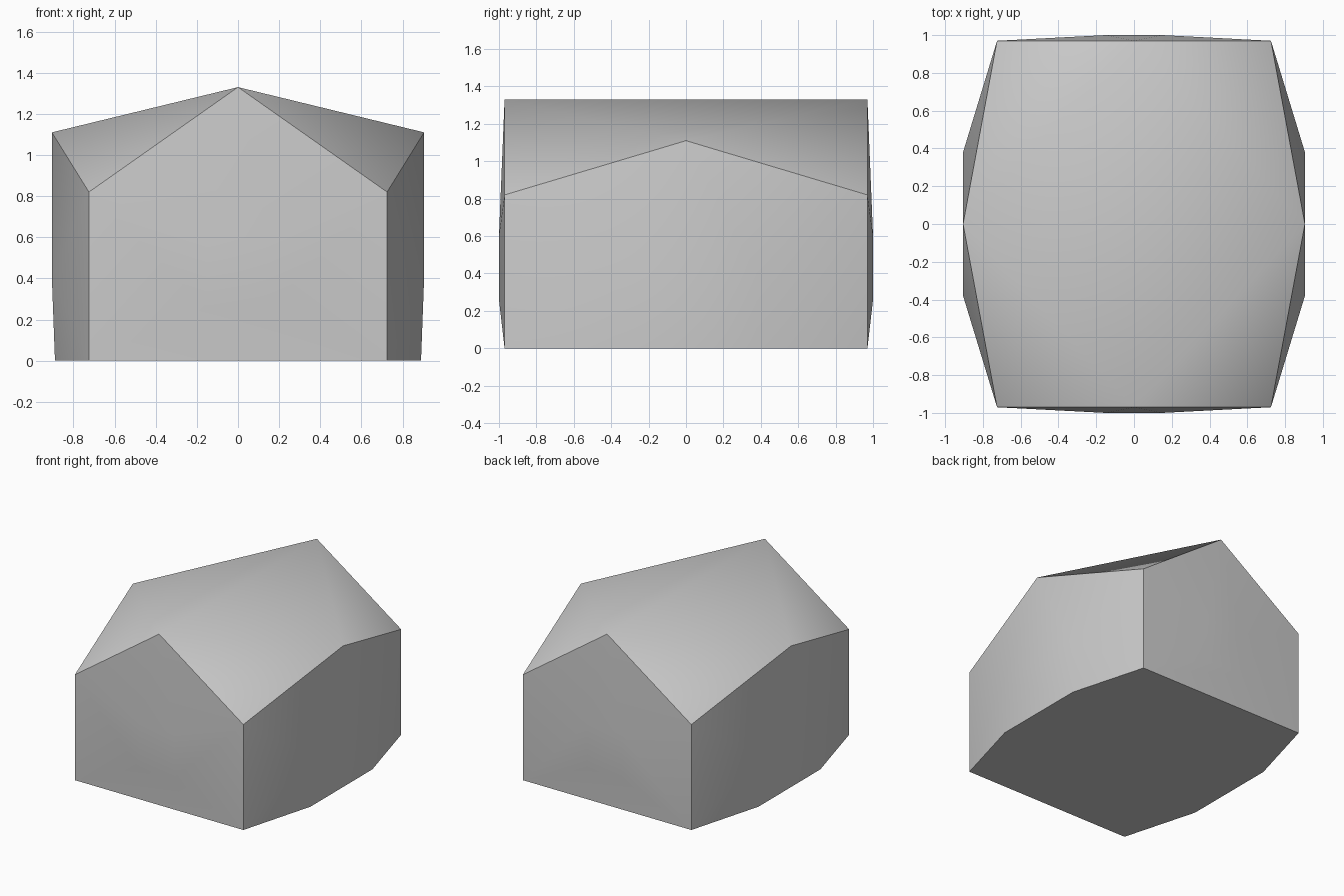
import bpy
import bmesh

cube = bpy.data.objects.get("Cube")
if cube:
    bpy.data.objects.remove(cube, do_unlink=True)

# Plain grey material
grey = bpy.data.materials.new("plain_grey")
grey.use_nodes = True
colour = (0.6, 0.6, 0.6, 1.0)
grey.diffuse_color = colour
grey.node_tree.nodes["Principled BSDF"].inputs["Base Color"].default_value = colour

# Key points of one quarter, mirrored across x and y
quarter = [
    (0.725, 0.97, 0.0),    # bottom corner
    (0.725, 0.97, 0.82),   # eave corner
    (0.0, 0.97, 1.33),     # ridge end
    (0.905, 0.0, 1.11),    # side peak
    (0.89, 0.38, 0.0),     # side bulge at the floor
    (0.905, 0.38, 0.4),    # side bulge
    (0.15, 1.0, 0.26),     # low gable bulge
    (0.15, 1.0, 0.6),      # high gable bulge
]
points = {(sx * x if x else 0.0, sy * y if y else 0.0, z)
          for x, y, z in quarter for sx in (1, -1) for sy in (1, -1)}

# Closed convex shell around the points
bm = bmesh.new()
for p in sorted(points):
    bm.verts.new(p)
bmesh.ops.convex_hull(bm, input=bm.verts[:])
bmesh.ops.dissolve_limit(bm, angle_limit=0.005, verts=bm.verts[:], edges=bm.edges[:])
bmesh.ops.recalc_face_normals(bm, faces=bm.faces[:])
mesh = bpy.data.meshes.new("gabled_block")
bm.to_mesh(mesh)
bm.free()
mesh.materials.append(grey)

block = bpy.data.objects.new("gabled_block", mesh)
bpy.context.collection.objects.link(block)

# Soft shading across shallow bends, crisp edges elsewhere
bpy.ops.object.select_all(action="DESELECT")
block.select_set(True)
bpy.context.view_layer.objects.active = block
bpy.ops.object.shade_smooth_by_angle()
